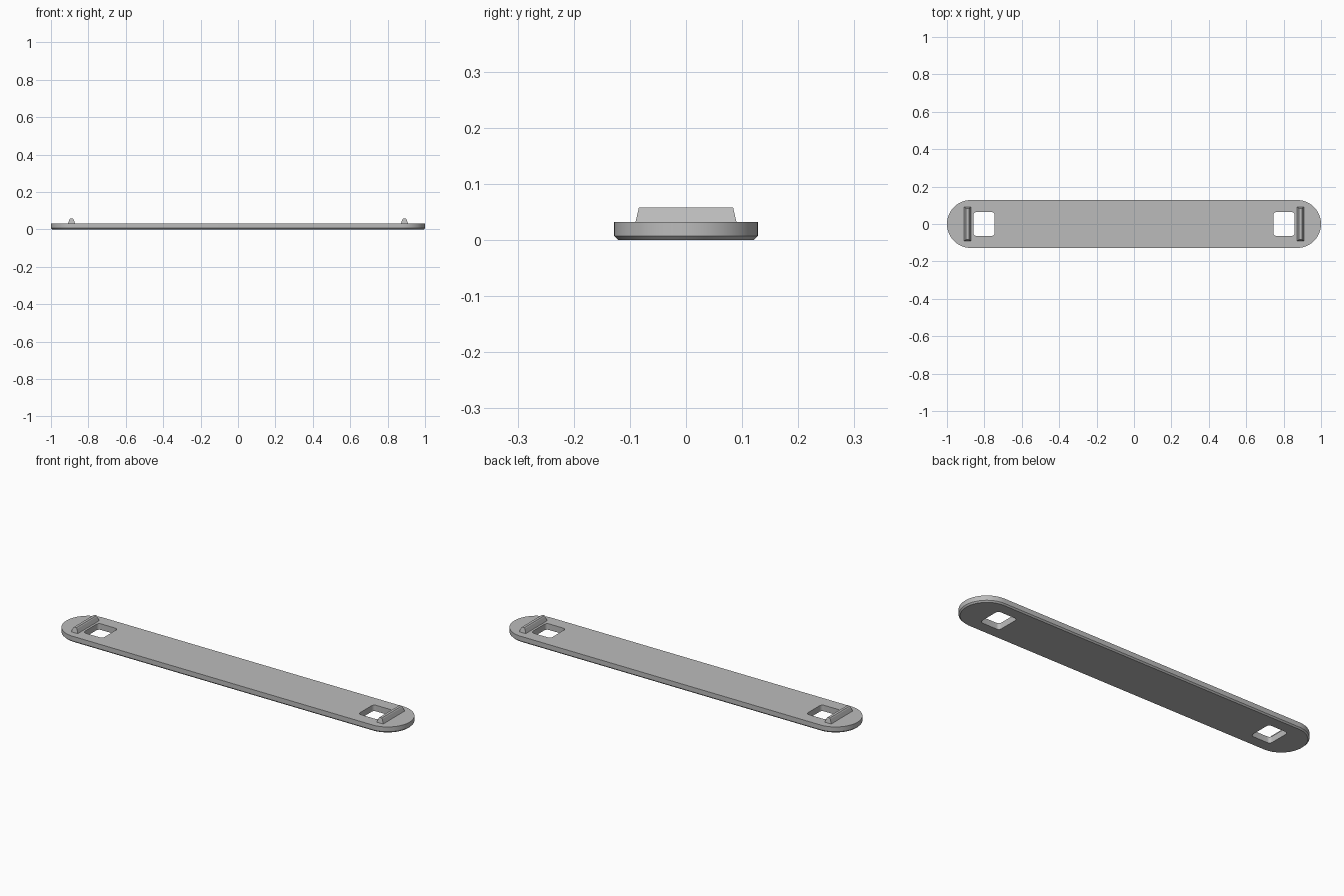
import bpy, bmesh
from math import pi, cos, sin, radians

cube = bpy.data.objects.get("Cube")
if cube:
    bpy.data.objects.remove(cube)

grey = bpy.data.materials.new("plain grey")
grey.use_nodes = True
GREY = (0.5, 0.5, 0.5, 1)
grey.diffuse_color = GREY
grey.node_tree.nodes["Principled BSDF"].inputs["Base Color"].default_value = GREY


def rounded_rect(hx, hy, r, steps, cx=0):
    """Outline of a rectangle with round corners, counter-clockwise."""
    pts = []
    for k, (sx, sy) in enumerate([(1, 1), (-1, 1), (-1, -1), (1, -1)]):
        for i in range(steps + 1):
            a = (k + i / steps) * pi / 2
            pts.append((cx + sx * (hx - r) + r * cos(a), sy * (hy - r) + r * sin(a)))
    return pts


def loft(name, layers):
    """Solid through a stack of (outline, z) layers, capped at both ends."""
    bm = bmesh.new()
    rings = [[bm.verts.new((x, y, z)) for x, y in pts] for pts, z in layers]
    n = len(rings[0])
    for low, high in zip(rings, rings[1:]):
        for i in range(n):
            j = (i + 1) % n
            bm.faces.new((low[i], low[j], high[j], high[i]))
    bm.faces.new(rings[0][::-1])
    bm.faces.new(rings[-1])
    bmesh.ops.remove_doubles(bm, verts=bm.verts, dist=1e-5)
    bmesh.ops.recalc_face_normals(bm, faces=bm.faces)
    mesh = bpy.data.meshes.new(name)
    bm.to_mesh(mesh)
    bm.free()
    mesh.materials.append(grey)
    obj = bpy.data.objects.new(name, mesh)
    bpy.context.collection.objects.link(obj)
    return obj


def select_only(obj):
    bpy.ops.object.select_all(action='DESELECT')
    obj.select_set(True)
    bpy.context.view_layer.objects.active = obj


HALF_W, TOP, CHAMFER = 0.128, 0.032, 0.007

# Long strap with round ends and a chamfered underside
inner = HALF_W - CHAMFER
bottom = rounded_rect(1 - CHAMFER, inner, inner, 24)
full = rounded_rect(1, HALF_W, HALF_W, 24)
strap = loft("strap_plate", [(bottom, 0), (full, CHAMFER), (full, TOP)])

for side, s in (("left", 1), ("right", -1)):
    # Square slot through the strap
    slot = rounded_rect(0.057, 0.064, 0.016, 6, s * 0.802)
    cutter = loft(side + "_slot_cutter", [(slot, -0.05), (slot, 0.1)])
    cutter.hide_render = True
    cut = strap.modifiers.new(side + "_slot", 'BOOLEAN')
    cut.operation, cut.solver, cut.object = 'DIFFERENCE', 'EXACT', cutter
    select_only(strap)
    bpy.ops.object.modifier_apply(modifier=cut.name)
    bpy.data.objects.remove(cutter)

    # Tapered ridge outside the slot, with softened top edges
    x = s * 0.89
    layers = [(0.019, 0.09, TOP - 0.004), (0.019, 0.09, TOP),
              (0.011, 0.085, 0.053), (0.007, 0.084, 0.058)]
    loft(side + "_ridge", [(
        [(x + hx, hy), (x - hx, hy), (x - hx, -hy), (x + hx, -hy)], z)
        for hx, hy, z in layers])

select_only(strap)
bpy.ops.object.shade_smooth_by_angle(angle=radians(25))
